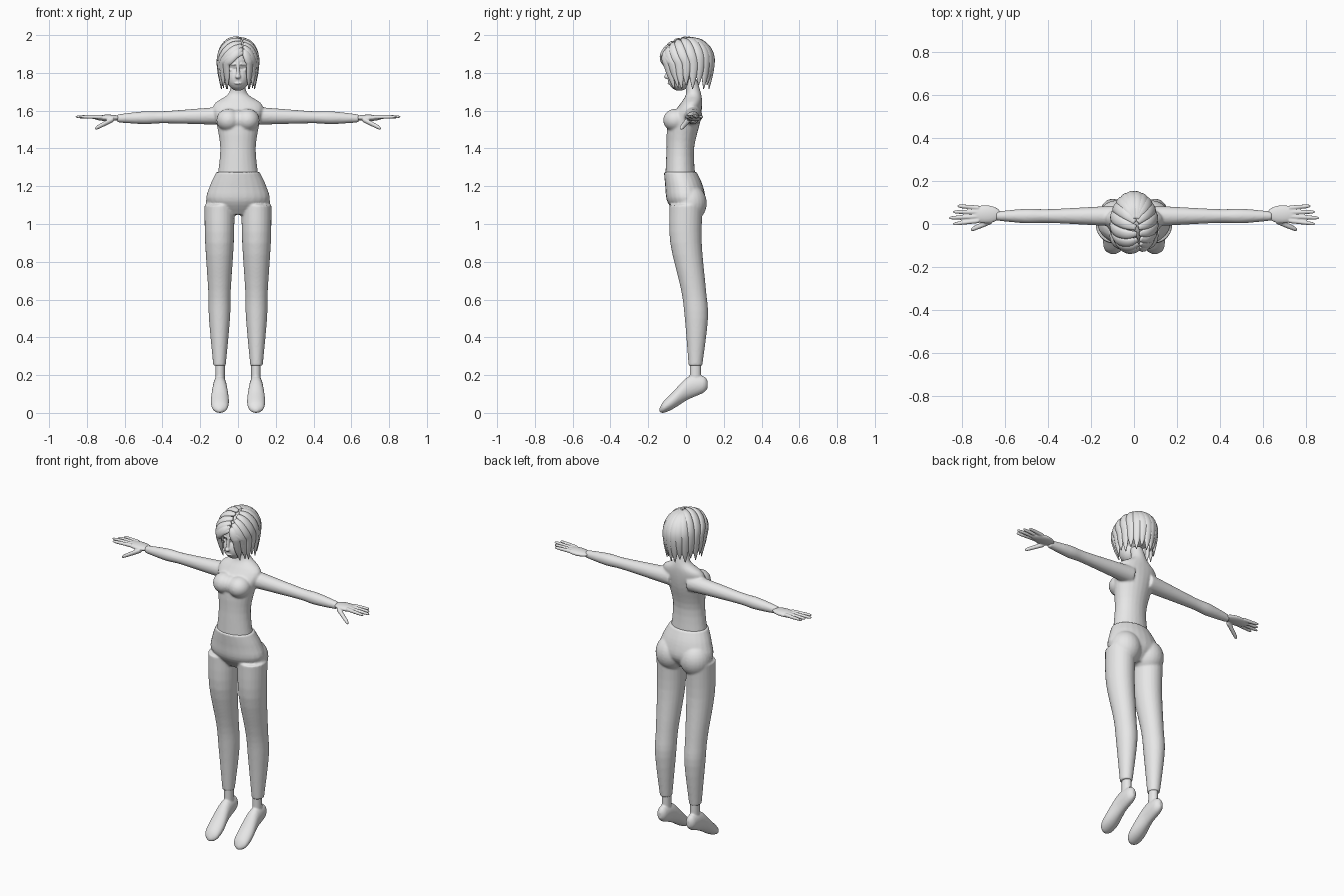
import bpy, bmesh, math
from mathutils import Vector, Matrix

if "Cube" in bpy.data.objects:
    bpy.data.objects.remove(bpy.data.objects["Cube"])

GREY = (0.8, 0.8, 0.8, 1)
grey = bpy.data.materials.new("plain grey")
grey.use_nodes = True
grey.diffuse_color = GREY
grey.node_tree.nodes["Principled BSDF"].inputs["Base Color"].default_value = GREY

X, Y, Z = Vector((1, 0, 0)), Vector((0, 1, 0)), Vector((0, 0, 1))


def smooth_rows(rows, steps=4):
    """Catmull-Rom interpolation of section rows."""
    last = len(rows) - 1
    result = []
    for i in range(last):
        before, start, end, after = (rows[max(i - 1, 0)], rows[i], rows[i + 1], rows[min(i + 2, last)])
        for step in range(steps):
            t = step / steps
            result.append([
                q + t / 2 * (r - p + t * (2 * p - 5 * q + 4 * r - s + t * (3 * (q - r) + s - p)))
                for p, q, r, s in zip(before, start, end, after)])
    return result + [list(rows[-1])]


def tube(bm, rows, u=X, v=Y, sides=24, frame=None):
    """Loft elliptical sections given as (x, y, z, radius along u, radius along v)."""
    rows = smooth_rows(rows)
    points = [Vector(row[:3]) for row in rows]
    rings = []
    for i, (point, row) in enumerate(zip(points, rows)):
        if frame:
            ahead = points[min(i + 1, len(points) - 1)]
            behind = points[max(i - 1, 0)]
            u, v = frame(point, (ahead - behind).normalized())
        angles = [math.tau * k / sides for k in range(sides)]
        rings.append([bm.verts.new(point + u * row[3] * math.cos(a) + v * row[4] * math.sin(a))
                      for a in angles])
    for low, high in zip(rings, rings[1:]):
        for k in range(sides):
            following = (k + 1) % sides
            bm.faces.new((low[k], low[following], high[following], high[k]))
    bm.faces.new(rings[0][::-1])
    bm.faces.new(rings[-1])


def finger(bm, start, end, radius, u=Y, v=Z):
    """Straight tapered rod with a rounded tip."""
    start, end = Vector(start), Vector(end)
    rows = []
    for along, width in ((0, 1), (.5, .9), (.9, .7), (1, .2)):
        rows.append((*start.lerp(end, along), radius * width, radius * width))
    tube(bm, rows, u, v, sides=12)


def ball(bm, centre, radii):
    matrix = Matrix.Translation(centre) @ Matrix.Diagonal((*radii, 1))
    bmesh.ops.create_uvsphere(bm, u_segments=24, v_segments=16, radius=1, matrix=matrix)


def mirror(bm):
    """Copy everything so far to the other side."""
    copies = bmesh.ops.duplicate(bm, geom=bm.verts[:] + bm.edges[:] + bm.faces[:])["geom"]
    for element in copies:
        if isinstance(element, bmesh.types.BMVert):
            element.co.x *= -1


def finish(name, bm, voxel=None, soften=3):
    bmesh.ops.recalc_face_normals(bm, faces=bm.faces[:])
    for face in bm.faces:
        face.smooth = True
    mesh = bpy.data.meshes.new(name)
    bm.to_mesh(mesh)
    bm.free()
    mesh.materials.append(grey)
    part = bpy.data.objects.new(name, mesh)
    bpy.context.collection.objects.link(part)
    if voxel:
        merge = part.modifiers.new("merge", "REMESH")
        merge.mode, merge.voxel_size, merge.use_smooth_shade = "VOXEL", voxel, True
        blend = part.modifiers.new("soften", "SMOOTH")
        blend.factor, blend.iterations = .5, soften


# Torso, neck and arms
bm = bmesh.new()
arm = [(.06, .05), (.2, .042), (.4, .032), (.5, .034), (.64, .021)]
tube(bm, [(x, .037, 1.575 - x / 40, radius, radius) for x, radius in arm], Y, Z)
ball(bm, (.05, -.055, 1.55), (.064, .066, .06))
mirror(bm)
ball(bm, (0, -.05, 1.55), (.06, .06, .055))
trunk = [(-.03, 1.24, .11, .08), (-.03, 1.4, .094, .073), (-.01, 1.54, .115, .085),
         (.025, 1.63, .13, .06), (.04, 1.69, .05, .04), (.02, 1.77, .036, .036)]
tube(bm, [(0, *row) for row in trunk])
finish("torso_and_arms", bm, .006, soften=6)

# Hands with four fingers and a thumb
bm = bmesh.new()
ball(bm, (.69, .045, 1.562), (.075, .042, .017))
for i in range(4):
    reach = .86 - .02 * abs(i - 1)
    finger(bm, (.72, .015 + .02 * i, 1.566), (reach, .028 * i, 1.568), .011)
finger(bm, (.66, .015, 1.555), (.757, -.027, 1.505), .015)
mirror(bm)
finish("hands", bm, .004, soften=2)

# Trousers
bm = bmesh.new()
leg = [(0, 1.1, .08), (0, .9, .076), (.04, .65, .06), (.055, .5, .056), (.05, .25, .033)]
tube(bm, [(.098, y, z, radius, radius * 1.1) for y, z, radius in leg])
ball(bm, (.08, .02, 1.11), (.09, .09, .1))
mirror(bm)
hips = [(-.03, 1.275, .115, .087), (-.01, 1.2, .15, .1), (0, 1.12, .165, .1), (0, 1.05, .08, .05)]
tube(bm, [(0, *row) for row in hips])
finish("trousers", bm, .006, soften=5)

# Shoes on pointed feet, with ankles
bm = bmesh.new()
tube(bm, [(.095, .05, z, .025, .03) for z in (.15, .3)])
foot = [(.115, .15, .01, .02), (.09, .15, .03, .045), (.01, .13, .038, .06),
        (-.07, .065, .048, .045), (-.12, .03, .04, .03), (-.14, .015, .01, .01)]
tube(bm, [(.096, *row) for row in foot], X, Z)
mirror(bm)
finish("shoes", bm, .005)

# Head with brows, eyes, nose and mouth
bm = bmesh.new()
finger(bm, (.015, -.093, 1.845), (.066, -.064, 1.845), .006)
ball(bm, (.035, -.068, 1.815), (.017, .011, .008))
mirror(bm)
ball(bm, (0, .005, 1.87), (.083, .1, .105))
ball(bm, (0, -.035, 1.775), (.06, .062, .07))
ball(bm, (0, -.1, 1.78), (.014, .016, .012))
finger(bm, (0, -.1, 1.78), (0, -.09, 1.87), .01, X, Y)
ball(bm, (0, -.088, 1.745), (.021, .01, .006))
finish("head", bm, .004, soften=2)

# Hair: inner cap and tapered locks fanning out from a side parting
CENTRE, SIZE = Vector((0, .005, 1.86)), Vector((.1, .135, .125))


def scalp_frame(point, tangent):
    out = point - CENTRE
    out.z = max(out.z, 0)
    normal = Vector([distance / size ** 2 for distance, size in zip(out, SIZE)])
    side = tangent.cross(normal).normalized()
    return side, side.cross(tangent).normalized()


def lock(bm, root, angle, side, tip_height, width):
    turn = math.radians(angle)
    end = Vector((side * math.sin(turn), -math.cos(turn), -.1)).normalized()
    root = Vector(root).normalized()
    rows = []
    for i, taper in enumerate((.45, .85, 1, 1, .9)):
        rows.append((*(CENTRE + root.slerp(end, i / 4) * SIZE), width * taper, .015 * taper))
    # Front locks sweep backwards as they fall
    pull = .6 if angle < 90 else .88
    equator = CENTRE + end * SIZE
    tip = Vector((equator.x * .92, equator.y * pull, tip_height))
    rows.append((*equator.lerp(tip, .5), width * .7, .011))
    rows.append((*tip, .002, .002))
    tube(bm, rows, sides=12, frame=scalp_frame)


bm = bmesh.new()
ball(bm, (0, .03, 1.88), (.098, .115, .105))
front, crown = Vector((.28, -.85, .55)), Vector((.08, .15, 1))
for side in (-1, 1):
    for k in range(9):
        t = k / 8
        root = front.lerp(crown, min(1, t * 1.4)) + X * side * .06
        lock(bm, root, 38 + 134 * t, side, 1.715 + .02 * (k % 2), .027)
    # Fringe lock over the temple
    lock(bm, (.28, -.92, .4), 57, side, 1.72, .023)
finish("hair", bm)
